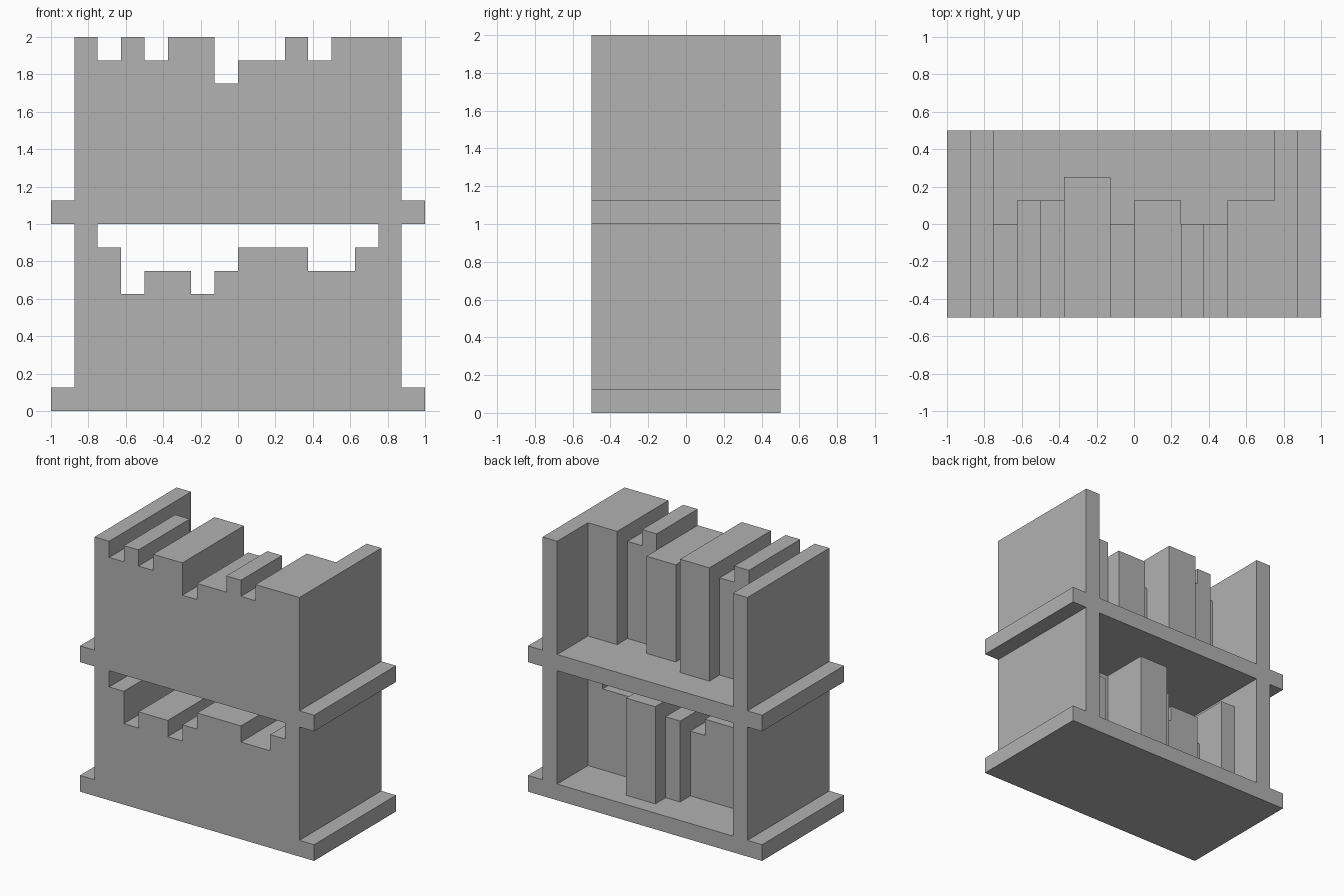
import bpy
import bmesh
from mathutils import Matrix, Vector

cube = bpy.data.objects.get("Cube")
if cube:
    bpy.data.objects.remove(cube, do_unlink=True)

U = 1 / 8       # everything sits on an eighth grid
FRONT = -4      # front plane, in grid steps

grey = bpy.data.materials.new("plain_grey")
grey.use_nodes = True
colour = (0.445, 0.445, 0.445, 1)
grey.diffuse_color = colour
grey.node_tree.nodes["Principled BSDF"].inputs["Base Color"].default_value = colour


def box(name, x0, x1, back, z0, z1):
    """Block from the front plane to the given back plane, in grid steps."""
    low, high = Vector((x0, FRONT, z0)) * U, Vector((x1, back, z1)) * U
    bm = bmesh.new()
    bmesh.ops.create_cube(bm, size=1, matrix=Matrix.Translation((low + high) / 2)
                          @ Matrix.Diagonal((*(high - low), 1)))
    mesh = bpy.data.meshes.new(name)
    bm.to_mesh(mesh)
    bm.free()
    mesh.materials.append(grey)
    obj = bpy.data.objects.new(name, mesh)
    bpy.context.collection.objects.link(obj)


def book_row(name, floor, books):
    """Books side by side from the right upright: (width, top, back)."""
    x = -6
    for number, (width, top, back) in enumerate(books, 1):
        box(f"{name}_book_{number}", x, x + width, back, floor, top)
        x += width


# Shelves and the uprights standing on them
for level, base in (("lower", 0), ("upper", 8)):
    box(f"{level}_shelf", -8, 8, 4, base, base + 1)
    top = base + 8
    box(f"{level}_right_upright", -7, -6, 4, base + 1, top)
    box(f"{level}_left_upright", 6, 7, 4, base + 1, top)

# Books on each shelf
book_row("lower", 1, [(1, 7, 2), (1, 5, 0), (2, 6, 1), (1, 5, 1), (1, 6, 2),
                      (2, 7, 3), (1, 7, 0), (2, 6, 1), (1, 7, 1)])
book_row("upper", 9, [(1, 15, 0), (1, 16, 1), (1, 15, 1), (2, 16, 2), (1, 14, 0),
                      (2, 15, 1), (1, 16, 0), (1, 15, 0), (2, 16, 1)])
